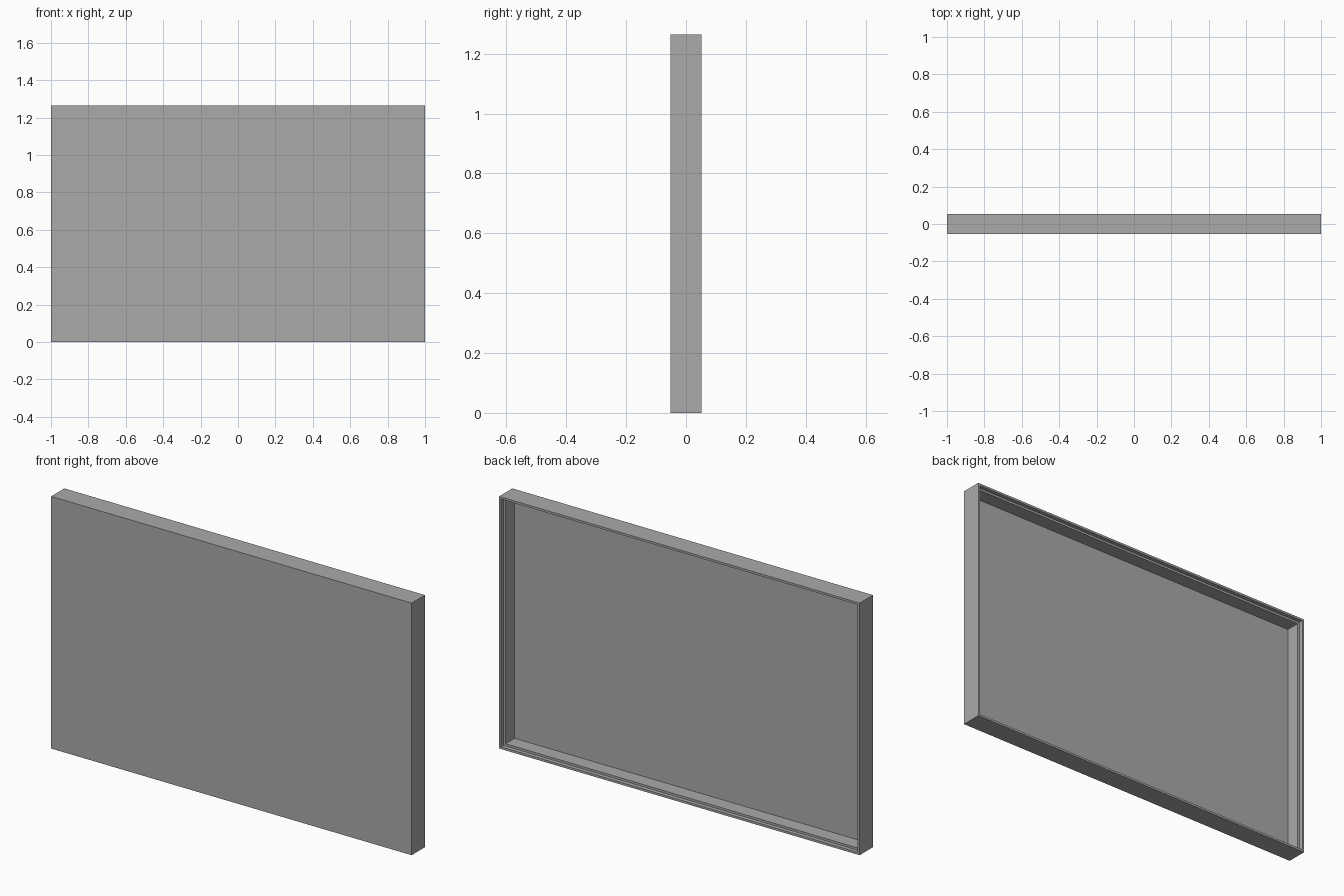
import bpy
import bmesh

WIDTH, HEIGHT, DEPTH = 2.0, 1.264, 0.105
LIP = 0.011          # width of the rim and of the ledge inside it
STEP = 0.02          # depth of the shallow rebate
RECESS = 0.092       # depth of the main recess, from the back

cube = bpy.data.objects.get("Cube")
if cube:
    bpy.data.objects.remove(cube, do_unlink=True)

# One plain grey for the whole panel
grey = bpy.data.materials.new("plain grey")
grey.use_nodes = True
colour = (0.4, 0.4, 0.4, 1)
grey.diffuse_color = colour
grey.node_tree.nodes["Principled BSDF"].inputs["Base Color"].default_value = colour


def ring(bm, inset, y):
    """Rectangular loop of vertices, inset from the outline, at depth y."""
    x, low, high = WIDTH / 2 - inset, inset, HEIGHT - inset
    return [bm.verts.new((px, y, pz))
            for px, pz in ((-x, low), (x, low), (x, high), (-x, high))]


# Section through the tray edge: front, outside, rim, rebate, ledge, recess
back = DEPTH / 2
section = [
    (0, -back),
    (0, back),
    (LIP, back),
    (LIP, back - STEP),
    (2 * LIP, back - STEP),
    (2 * LIP, back - RECESS),
]

# Tray panel: closed front, stepped opening at the back
bm = bmesh.new()
rings = [ring(bm, inset, y) for inset, y in section]
for a, b in zip(rings, rings[1:]):
    for i in range(4):
        j = (i + 1) % 4
        bm.faces.new((a[i], a[j], b[j], b[i]))
bm.faces.new(rings[0])
bm.faces.new(rings[-1])
bmesh.ops.recalc_face_normals(bm, faces=bm.faces[:])

mesh = bpy.data.meshes.new("tray_panel")
bm.to_mesh(mesh)
bm.free()
mesh.materials.append(grey)
panel = bpy.data.objects.new("tray_panel", mesh)
bpy.context.collection.objects.link(panel)
